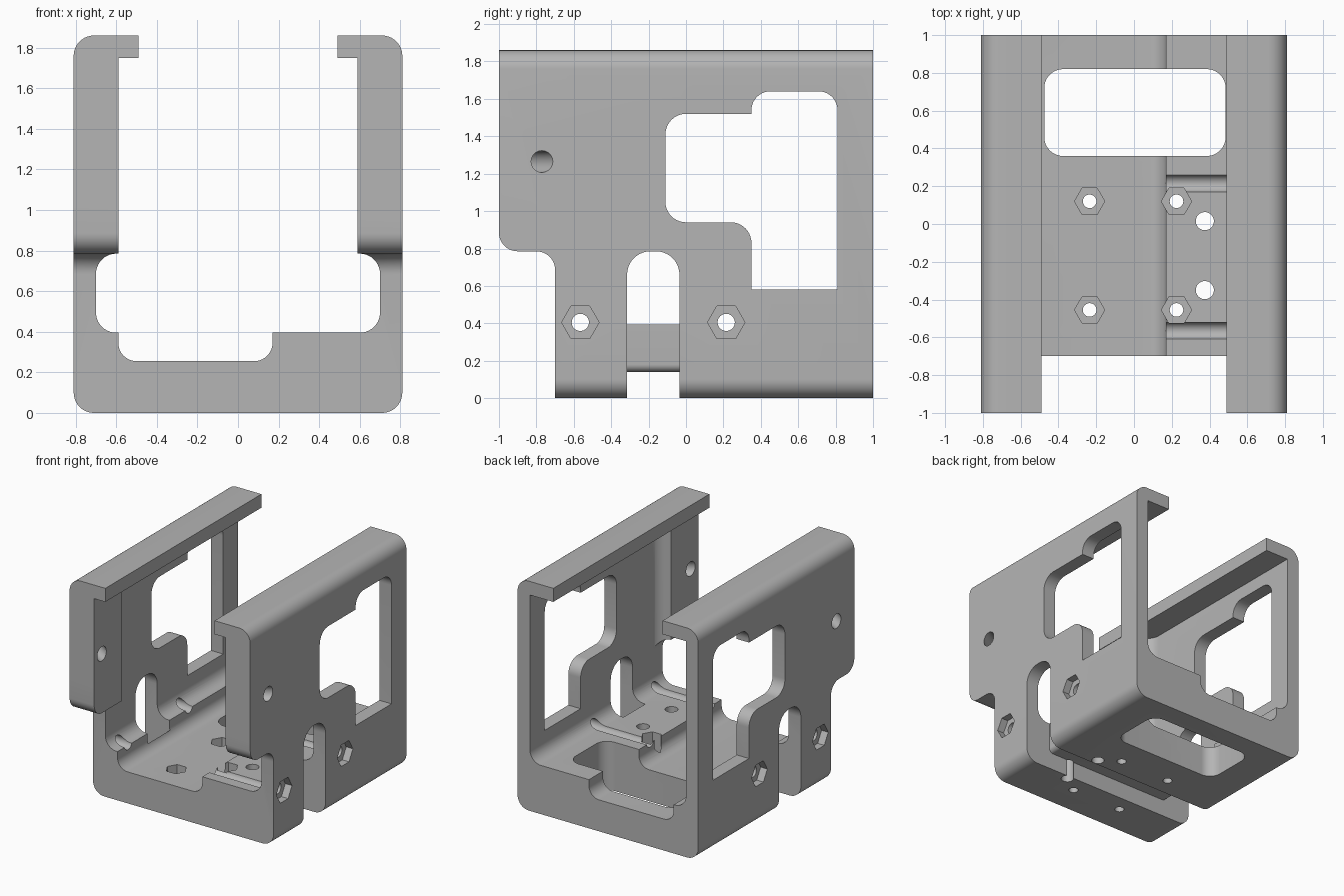
import bpy, bmesh, math
from mathutils import Vector

default = bpy.data.objects.get("Cube")
if default:
    bpy.data.objects.remove(default, do_unlink=True)

grey = bpy.data.materials.new("light_grey")
grey.use_nodes = True
grey.diffuse_color = (0.46, 0.46, 0.46, 1)
grey.node_tree.nodes["Principled BSDF"].inputs["Base Color"].default_value = grey.diffuse_color

PLACE = {
    "x": lambda u, v, w: (w, u, v),
    "y": lambda u, v, w: (u, w, v),
    "z": lambda u, v, w: (u, v, w),
}


def rounded(points, steps=10):
    """Outline of 2D corners; a third value on a corner is its fillet radius."""
    out = []
    for i, p in enumerate(points):
        corner = Vector(p[:2])
        if len(p) < 3:
            out.append(corner)
            continue
        a = (Vector(points[i - 1][:2]) - corner).normalized()
        b = (Vector(points[(i + 1) % len(points)][:2]) - corner).normalized()
        r = p[2]
        centre = corner + (a + b) * r          # all filleted corners are square
        for k in range(steps + 1):
            t = k / steps * math.pi / 2
            out.append(centre - b * r * math.cos(t) - a * r * math.sin(t))
    return out


def box(u0, u1, v0, v1, low=0, high=0):
    """Rectangle with separate fillets on its lower and upper corners."""
    lo, hi = ((low,) if low else ()), ((high,) if high else ())
    return rounded([(u0, v0) + lo, (u1, v0) + lo, (u1, v1) + hi, (u0, v1) + hi])


def disc(u, v, r, sides=32):
    return [Vector((u + r * math.cos(k * math.tau / sides),
                    v + r * math.sin(k * math.tau / sides))) for k in range(sides)]


def prism(name, axis, outline, w0, w1, shift=0):
    """Extrude an outline along an axis; shift slants the far end."""
    bm = bmesh.new()
    near = [bm.verts.new(PLACE[axis](p.x, p.y, w0)) for p in outline]
    far = [bm.verts.new(PLACE[axis](p.x + shift, p.y, w1)) for p in outline]
    n = len(outline)
    bm.faces.new(near)
    bm.faces.new(far[::-1])
    for i in range(n):
        j = (i + 1) % n
        bm.faces.new((near[j], near[i], far[i], far[j]))
    bmesh.ops.recalc_face_normals(bm, faces=bm.faces)
    mesh = bpy.data.meshes.new(name)
    bm.to_mesh(mesh)
    bm.free()
    obj = bpy.data.objects.new(name, mesh)
    bpy.context.scene.collection.objects.link(obj)
    return obj


# Outer block with rounded long edges
body = prism("cradle_body", "y", box(-0.81, 0.81, 0, 1.86, 0.1, 0.1), -1, 1)
body.data.materials.append(grey)
bpy.context.view_layer.objects.active = body
body.select_set(True)


def cut(name, *args, **kw):
    tool = prism(name, *args, **kw)
    tool.hide_render = True
    mod = body.modifiers.new(name, "BOOLEAN")
    mod.operation = "DIFFERENCE"
    mod.solver = "EXACT"
    mod.object = tool
    bpy.ops.object.modifier_apply(modifier=mod.name)
    bpy.data.objects.remove(tool, do_unlink=True)


# Inner space: mouth between lips, front passage, wider rear, lower bay, floor pocket
cut("mouth", "y", box(-0.49, 0.49, 1.5, 2), -2, 2)
cut("passage", "y", box(-0.59, 0.59, 0.6, 1.75), -2, 2)
cut("rear_bay", "z", box(-0.70, 0.70, -0.65, 2, 0.11), 0.58, 1.75)
cut("lower_bay", "y", box(-0.70, 0.70, 0.395, 0.785, 0.1, 0.1), -2, 2)
cut("floor_pocket", "y", box(-0.59, 0.17, 0.255, 0.6, 0.09), -2, 2)

# Setback below the front columns
cut("front_setback", "x", rounded([
    (-1.2, -0.1), (-0.7, -0.1), (-0.7, 0.785, 0.1), (-1, 0.785, 0.1),
    (-1, 1.1), (-1.2, 1.1)]), -2, 2)

# Stepped side windows and the floor window
cut("side_window", "x", rounded([
    (0.35, 0.58), (0.81, 0.58), (0.81, 1.64, 0.1), (0.35, 1.64, 0.1),
    (0.35, 1.52), (-0.11, 1.52, 0.11), (-0.11, 0.94, 0.11), (0.35, 0.94, 0.11)]), -2, 2)
cut("floor_window", "z", box(-0.475, 0.485, 0.36, 0.82, 0.1, 0.1), -1, 0.6)

# Strap channel: under the floor and up through both walls
cut("strap_channel", "y", rounded([
    (-1, -0.1), (1, -0.1), (1, 0.5), (0.585, 0.5), (0.585, 0.14, 0.04),
    (-0.585, 0.14, 0.04), (-0.585, 0.5), (-1, 0.5)]), -0.315, -0.035)
for s in (1, -1):
    cut("strap_slot", "x", box(-0.315, -0.035, 0.42, 0.785, 0, 0.125), s * 0.585, s)

# Cross bolts with hexagonal nut recesses in each wall
for y in (-0.565, 0.215):
    cut("cross_bolt", "x", disc(y, 0.405, 0.046), -2, 2)
    for s in (1, -1):
        cut("side_nut", "x", disc(y, 0.405, 0.1, 6), s * 0.75, s)

# Slanted holes through the front columns
for s in (1, -1):
    cut("slanted_hole", "x", disc(-0.92, 1.265, 0.058), s * 0.56, s * 0.86, shift=0.18)

# Floor bolts with nut recesses, and plain floor holes
for y in (0.12, -0.455):
    for x in (-0.235, 0.225):
        cut("floor_bolt", "z", disc(x, y, 0.036), -1, 0.6)
        cut("floor_nut", "z", disc(x, y, 0.08, 6), 0.17, 0.6)
for y in (0.015, -0.35):
    cut("floor_hole", "z", disc(0.375, y, 0.048), -1, 0.6)

bpy.ops.object.shade_smooth_by_angle(angle=math.radians(30))
